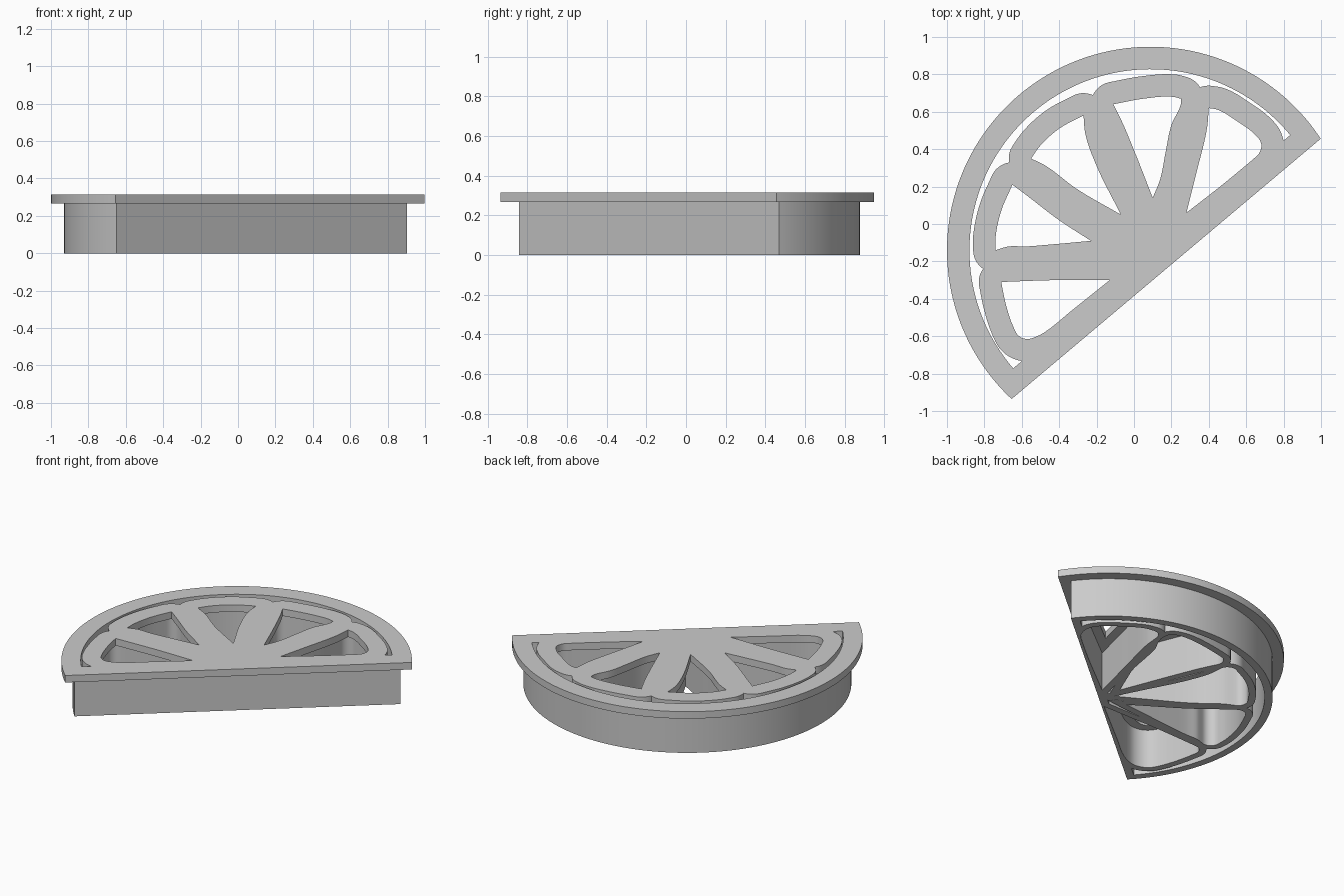
import bpy, bmesh, math
from mathutils import Vector, Matrix

if "Cube" in bpy.data.objects:
    bpy.data.objects.remove(bpy.data.objects["Cube"], do_unlink=True)

RADIUS, CENTRE = 1.088, 0.13          # half round outline, centre above the flat edge
FLANGE_Z, TOP_Z = 0.267, 0.315
WALL_INSET, INNER_INSET = 0.07, 0.12  # flange overhang, then wall thickness
TURN = Matrix.Rotation(math.radians(40.1), 2)
ORIGIN = Vector((0.172, -0.24))

# Fruit segment openings, each starting at its tip
SEGMENTS = {
    "lower_left": [(-.13, -.30), (-.42, -.30), (-.71, -.31), (-.685, -.43), (-.645, -.55),
                   (-.615, -.60), (-.57, -.615), (-.53, -.605), (-.48, -.58), (-.33, -.46)],
    "left": [(-.23, -.09), (-.45, -.11), (-.58, -.12), (-.67, -.12), (-.74, -.14),
             (-.74, -.07), (-.71, .07), (-.65, .21), (-.57, .15), (-.40, .02)],
    "middle": [(-.07, .05), (-.31, .19), (-.47, .31), (-.55, .35), (-.50, .42),
               (-.40, .51), (-.27, .58), (-.26, .48), (-.20, .31)],
    "upper": [(.10, .14), (.14, .24), (.17, .39), (.20, .53), (.25, .64), (.25, .67),
              (.21, .68), (.05, .67), (-.11, .64), (-.07, .56), (.01, .37)],
    "right": [(.28, .06), (.33, .26), (.39, .51), (.40, .62), (.45, .61), (.55, .55),
              (.645, .48), (.68, .43), (.67, .38), (.635, .345), (.60, .315), (.46, .20)],
}


def half_round(inset, steps=128):
    """Half round outline moved inward by inset."""
    r = RADIUS - inset
    start = math.asin((inset - CENTRE) / r)
    sweep = math.pi - 2 * start
    angles = [start + sweep * i / steps for i in range(steps + 1)]
    return [ORIGIN + TURN @ Vector((r * math.cos(a), CENTRE + r * math.sin(a)))
            for a in angles]


def signed_area(pts):
    return sum(p.x * q.y - q.x * p.y for p, q in zip(pts, pts[1:] + pts[:1])) / 2


def smooth_outline(points, steps=5):
    """Closed spline through the points that keeps sharp corners, counter-clockwise."""
    pts = [Vector(p) for p in points]
    n = len(pts)

    def tangent(i, edge):
        before, after = pts[i] - pts[i - 1], pts[(i + 1) % n] - pts[i]
        if before.angle(after) > math.radians(48):
            return edge
        return (before.normalized() + after.normalized()).normalized() * edge.length

    result = []
    for i in range(n):
        j = (i + 1) % n
        edge = pts[j] - pts[i]
        a, b = tangent(i, edge), tangent(j, edge)
        for k in range(steps):
            t = k / steps
            result.append(pts[i] + edge * (t * t * (3 - 2 * t))
                          + a * (t * (1 - t) ** 2) - b * (t * t * (1 - t)))
    if signed_area(result) < 0:
        result.reverse()
    return result


def grow(pts, distance):
    """Offset an outline outward: pointed at the tip, round at other corners."""
    result = []
    for i, p in enumerate(pts):
        before = (p - pts[i - 1]).normalized()
        after = (pts[(i + 1) % len(pts)] - p).normalized()
        bend = math.atan2(before.x * after.y - before.y * after.x, before.dot(after))
        out = Vector((before.y, -before.x))
        count = max(1, math.ceil(bend / math.radians(10)))
        if count == 1 or bend > math.radians(125):
            reach = distance / math.cos(bend / 2)
            result.append(p + Matrix.Rotation(bend / 2, 2) @ out * reach)
        else:
            result += [p + Matrix.Rotation(bend * k / count, 2) @ out * distance
                       for k in range(count + 1)]
    return result


def prism(name, outline, bottom, top):
    """Extrude a flat outline between two heights."""
    bm = bmesh.new()
    face = bm.faces.new([bm.verts.new((p.x, p.y, bottom)) for p in outline])
    extruded = bmesh.ops.extrude_face_region(bm, geom=[face], use_keep_orig=True)["geom"]
    bmesh.ops.translate(bm, vec=(0, 0, top - bottom),
                        verts=[v for v in extruded if isinstance(v, bmesh.types.BMVert)])
    bmesh.ops.recalc_face_normals(bm, faces=bm.faces)
    mesh = bpy.data.meshes.new(name)
    bm.to_mesh(mesh)
    bm.free()
    obj = bpy.data.objects.new(name, mesh)
    bpy.context.collection.objects.link(obj)
    return obj


def subtract(target, cutter):
    """Cut one solid from another and discard the cutter."""
    mod = target.modifiers.new("cut", "BOOLEAN")
    mod.operation, mod.solver, mod.object = "DIFFERENCE", "EXACT", cutter
    bpy.context.view_layer.objects.active = target
    bpy.ops.object.modifier_apply(modifier=mod.name)
    bpy.data.objects.remove(cutter, do_unlink=True)


def layer(name, inset, cell_margin, rim_margin, bottom, top):
    """Half round slab with segment cells and an open channel around their rims."""
    slab = prism(name, half_round(inset), bottom, top)
    channel = prism("channel_cutter", half_round(INNER_INSET), bottom - 0.1, top + 0.1)
    for outline in outlines:
        subtract(channel, prism("rim_cutter", grow(outline, rim_margin),
                                bottom - 0.2, top + 0.2))
    subtract(slab, channel)
    for outline in outlines:
        subtract(slab, prism("cell_cutter", grow(outline, cell_margin),
                             bottom - 0.3, top + 0.3))
    return slab


outlines = [smooth_outline(points) for points in SEGMENTS.values()]

# Thin cutting walls below, wide flange on top
walls = layer("cutting_walls", WALL_INSET, 0.06, 0.105, 0, FLANGE_Z)
flange = layer("top_flange", 0, 0, 0.12, FLANGE_Z, TOP_Z)

# One plain grey for everything
grey = bpy.data.materials.new("plain_grey")
grey.use_nodes = True
colour = (0.6, 0.6, 0.6, 1)
grey.diffuse_color = colour
grey.node_tree.nodes["Principled BSDF"].inputs["Base Color"].default_value = colour

for obj in (walls, flange):
    obj.data.materials.clear()
    obj.data.materials.append(grey)
    bpy.ops.object.select_all(action="DESELECT")
    obj.select_set(True)
    bpy.context.view_layer.objects.active = obj
    bpy.ops.object.shade_smooth_by_angle(angle=math.radians(30))
